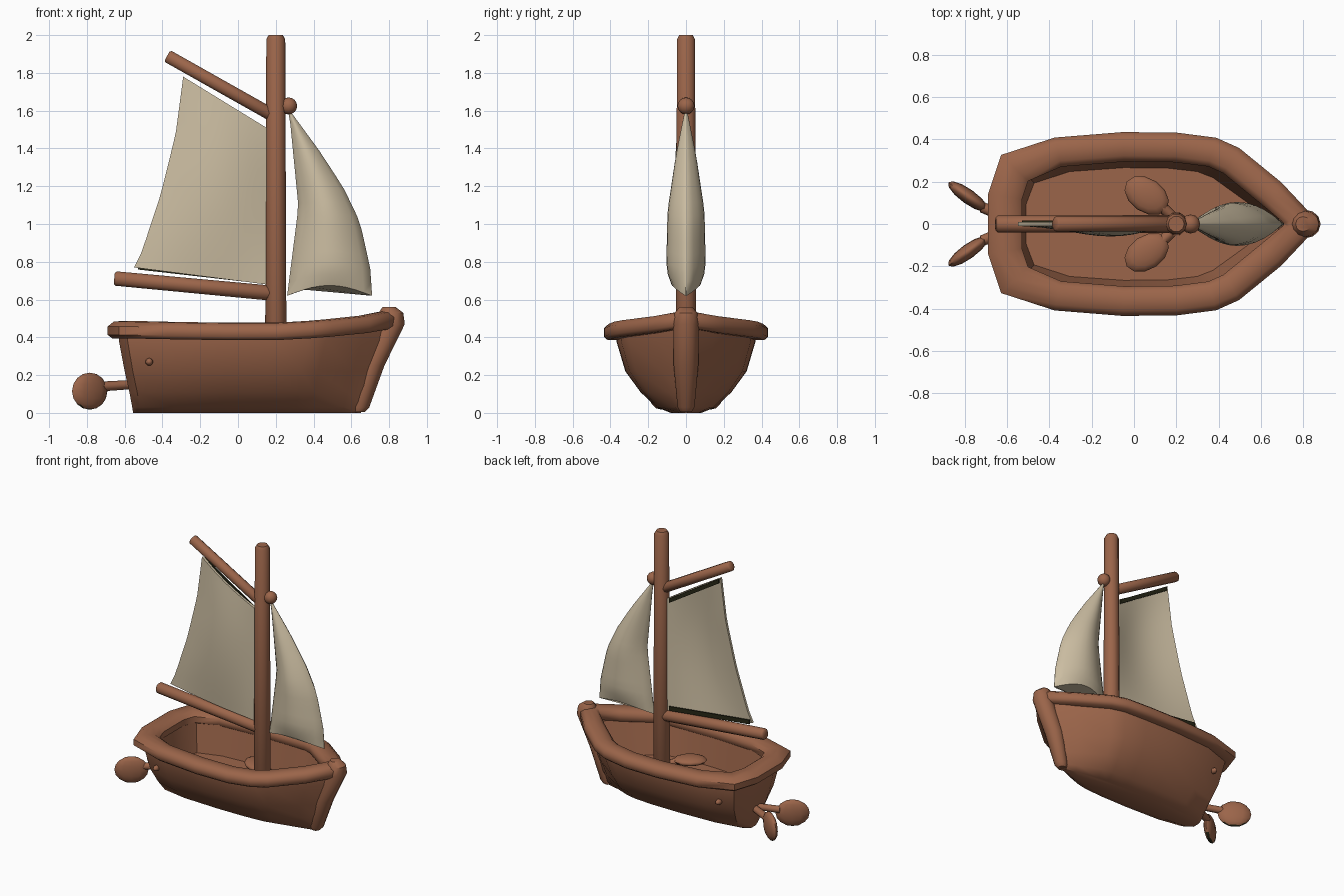
import bpy, bmesh, math
from mathutils import Vector, Matrix

if "Cube" in bpy.data.objects:
    bpy.data.objects.remove(bpy.data.objects["Cube"])


def material(name, rgb):
    m = bpy.data.materials.new(name)
    m.diffuse_color = (*rgb, 1)
    m.use_nodes = True
    m.node_tree.nodes["Principled BSDF"].inputs["Base Color"].default_value = m.diffuse_color
    return m


WOOD = material("brown wood", (0.33, 0.13, 0.068))
CANVAS = material("cream canvas", (0.60, 0.51, 0.36))
DARK = material("dark underside", (0.02, 0.02, 0.008))


def finish(name, bm, mats, rule=None, angle=40):
    bmesh.ops.recalc_face_normals(bm, faces=bm.faces)
    bm.normal_update()
    for f in bm.faces:
        f.smooth = True
        f.material_index = 1 if rule and rule(f) else 0
    me = bpy.data.meshes.new(name)
    bm.to_mesh(me)
    bm.free()
    for m in mats:
        me.materials.append(m)
    me.set_sharp_from_angle(angle=math.radians(angle))
    ob = bpy.data.objects.new(name, me)
    bpy.context.collection.objects.link(ob)
    return ob


def loft(name, rings, mats, caps=True, loop=False, rule=None, angle=40):
    bm = bmesh.new()
    vs = [[bm.verts.new(p) for p in r] for r in rings]
    n = len(rings[0])
    for a, b in zip(vs, vs[1:] + (vs[:1] if loop else [])):
        for i in range(n):
            j = (i + 1) % n
            bm.faces.new((a[i], a[j], b[j], b[i]))
    if caps and not loop:
        bm.faces.new(vs[0])
        bm.faces.new(vs[-1])
    return finish(name, bm, mats, rule, angle)


def spar(name, a, b, r1, r2, sides=10):
    a, b = Vector(a), Vector(b)
    d = (b - a).normalized()
    q = d.to_track_quat('Z', 'Y')
    stops = [(0, .75), (.012, 1), (.988, 1), (1, .75)]
    rings = []
    for t, k in stops:
        r = (r1 + (r2 - r1) * t) * k
        rings.append([a.lerp(b, t) + q @ Vector((r * math.cos(2 * math.pi * i / sides),
                      r * math.sin(2 * math.pi * i / sides), 0)) for i in range(sides)])
    return loft(name, rings, [WOOD], angle=50)


def blob(name, loc, size, rot_z=0.0, rule=None):
    bm = bmesh.new()
    bmesh.ops.create_uvsphere(bm, u_segments=12, v_segments=8, radius=1)
    m = Matrix.Translation(loc) @ Matrix.Rotation(rot_z, 4, 'Z') @ Matrix.Diagonal((*size, 1))
    bmesh.ops.transform(bm, matrix=m, verts=bm.verts)
    return finish(name, bm, [WOOD, DARK], rule, 60)


# deck outline, stern to bow: x, y, z of the rail centre
half = [(-.61, .13, .44), (-.565, .265, .44), (-.36, .34, .435), (-.05, .365, .43),
        (.2, .362, .43), (.37, .34, .44), (.46, .30, .448), (.65, .145, .468), (.77, .03, .49)]
outline = [Vector(p) for p in half] + [Vector((x, -y, z)) for x, y, z in reversed(half)]

# hull: outer skin up, then inner wall down to the floor (z, back x, front x, width scale)
levels = [(0, -.555, .65, .22), (.03, -.56, .665, .43), (.11, -.575, .69, .66),
          (.22, -.60, .72, .88), (.38, -.63, .78, 1.01), (.44, -.63, .79, 1.01),
          (.44, -.54, .70, .84), (.2, -.51, .63, .73)]
rings = []
for z, xb, xf, s in levels:
    rings.append([(xb + (p.x + .61) / 1.38 * (xf - xb), p.y * s, z) for p in outline])
loft("hull", rings, [WOOD])

# rail: rounded section swept around the outline with mitred corners
rings = []
n = len(outline)
for i, p in enumerate(outline):
    d1 = (p - outline[i - 1]).to_2d().normalized()
    d2 = (outline[(i + 1) % n] - p).to_2d().normalized()
    t = (d1 + d2).normalized()
    nrm = Vector((-t.y, t.x, 0)) / max(.75, t.dot(d1))
    w = .08 if p.x < -.5 else (.06 if p.x > .7 else .07)
    prof = [(-1, -.6), (-1, .4), (-.6, .95), (0, 1.05), (.6, .95), (1, .4), (1, -.6), (.7, -1), (-.7, -1)]
    rings.append([p + nrm * (a * w) + Vector((0, 0, b * .045)) for a, b in prof])
loft("rail", rings, [WOOD], loop=True, angle=50)

# bow post: oval sections up the stem (z, centre x, x radius, y radius)
rings = []
for z, x, rx, ry in [(.005, .64, .03, .03), (.03, .65, .045, .045), (.25, .71, .065, .065),
                     (.47, .81, .073, .068), (.53, .81, .065, .06), (.56, .80, .035, .035)]:
    rings.append([(x + rx * math.cos(k * math.pi / 6), ry * math.sin(k * math.pi / 6), z)
                  for k in range(12)])
loft("bow_post", rings, [WOOD])

# mast and spars
spar("mast", (.2, 0, .19), (.2, 0, 2), .057, .05)
spar("gaff", (-.375, 0, 1.89), (.22, 0, 1.555), .036, .036)
spar("boom", (-.655, 0, .712), (.2, 0, .632), .04, .042)
blob("mast_knob", (.268, 0, 1.625), (.045, .045, .045))


def curve(pts, z):
    """x on a polyline of (z, x) points, sorted upward"""
    for (z0, x0), (z1, x1) in zip(pts, pts[1:]):
        if z <= z1:
            return x0 + (x1 - x0) * (z - z0) / (z1 - z0)
    return pts[-1][1]


# main sail: thin bellied panel, rows from boom to gaff
S, R = 10, 14
leech = [(0, -.55), (.08, -.51), (.38, -.41), (.7, -.33), (1, -.29)]
rings = []
for r in range(R + 1):
    v = r / R
    front, back = [], []
    for i in range(S + 1):
        u = i / S
        x = curve(leech, v) * (1 - u) + .15 * u
        lo, hi = .77 - .09 * u, 1.78 - .27 * u
        belly = -.05 * math.sin(math.pi * u) * math.sin(math.pi * (.15 + .75 * (1 - v)))
        z = lo + (hi - lo) * v
        front.append((x, belly - .009, z))
        back.append((x, belly + .009, z))
    rings.append(front + back[::-1])


def hem(f):
    c = f.calc_center_median()
    u = (c.x + .4) / .55
    return f.normal.y > .5 and c.z > 1.66 - .27 * u
loft("main_sail", rings, [CANVAS, DARK])

# dark hems on the rear of the main sail, along gaff and boom
for name, a, b in [("upper_hem", (-.28, .012, 1.755), (.13, .012, 1.50)),
                   ("lower_hem", (-.53, .012, .775), (.13, .012, .70))]:
    a, b = Vector(a), Vector(b)
    rings = [[p + Vector((0, y, z)) for y, z in ((-.004, -.016), (.004, -.016), (.004, .016), (-.004, .016))]
             for p in (a, b)]
    loft(name, rings, [DARK])

# jib: puffed sail, rows from foot to head
luff = [(0, .26), (.48, .32), (.95, .275), (1, .265)]
edge = [(0, .71), (.15, .70), (.4, .645), (.58, .56), (.77, .44), (1, .275)]
puff = [(0, .075), (.1, .105), (.45, .098), (.75, .055), (1, .006)]
rings = []
for r in range(R + 1):
    v = r / R
    x0, x1, h = curve(luff, v), curve(edge, v), curve(puff, v)
    front, back = [], []
    for i in range(S + 1):
        u = i / S
        z = .62 + .98 * v + .055 * math.sin(math.pi * u) * (1 - v) ** 3
        y = h * math.sin(math.pi * u) ** .8 if 0 < i < S else .003
        x = x0 + (x1 - x0) * u
        front.append((x, -y, z))
        back.append((x, y, z))
    rings.append(front + back[::-1])
loft("jib", rings, [CANVAS], angle=50)

# mirrored pairs: stern paddles, inner paddles and hull pegs
for side, s in (("left", 1), ("right", -1)):
    blob(side + "_stern_paddle", (-.785, s * .13, .115), (.115, .035, .098), -s * .62,
         lambda f: f.normal.z < -.6)
    spar(side + "_stern_paddle_stem", (-.72, s * .08, .14), (-.56, s * .01, .15), .026, .024, 8)
    blob(side + "_inner_paddle", (.06, s * .135, .28), (.115, .08, .03), -s * .6)
    spar(side + "_inner_paddle_stem", (.11, s * .10, .275), (.2, s * .02, .25), .028, .024, 8)
    blob(side + "_hull_peg", (-.47, s * .285, .27), (.02, .03, .02))
